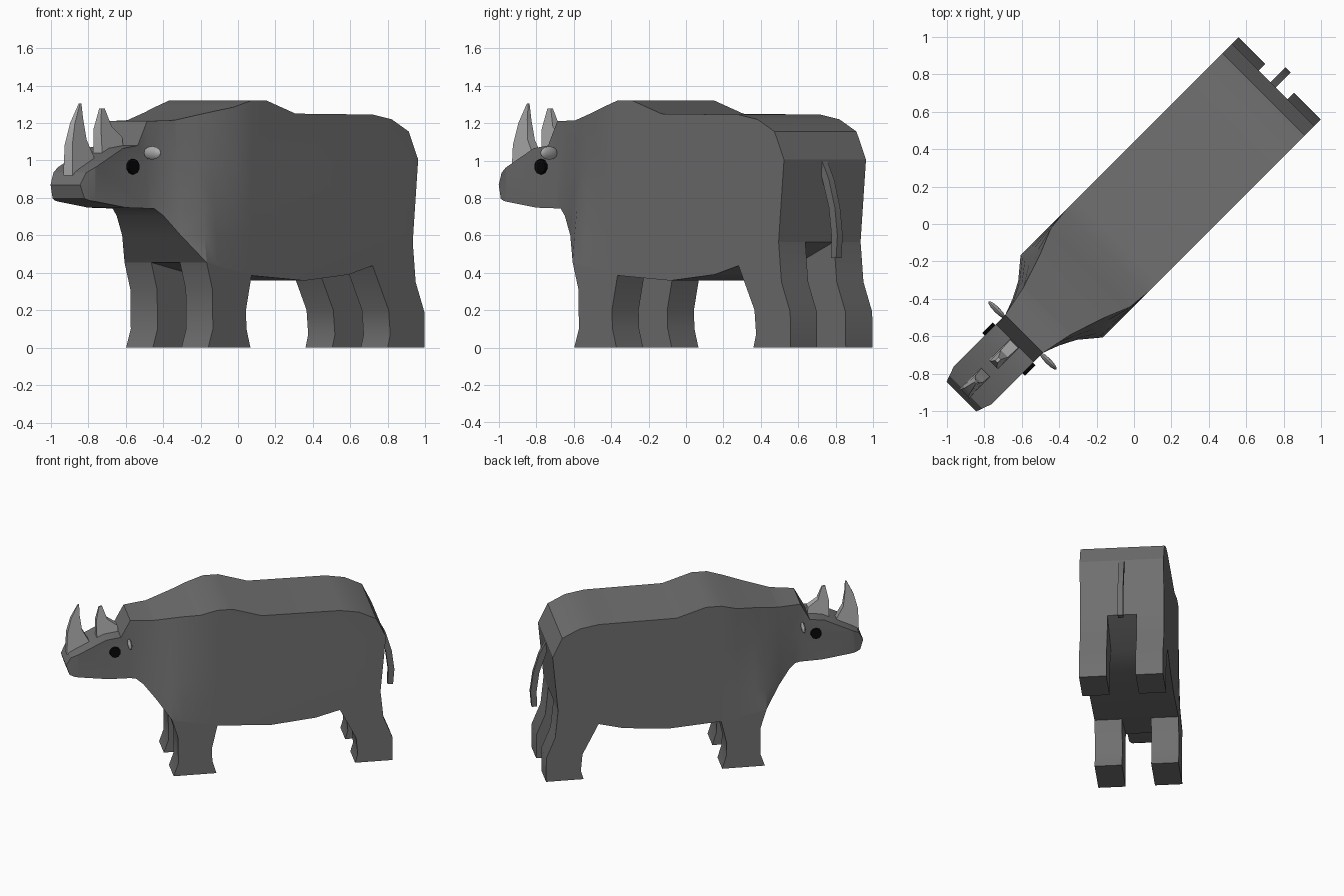
import bpy, bmesh, math
from mathutils import Vector

if "Cube" in bpy.data.objects:
    bpy.data.objects.remove(bpy.data.objects["Cube"])

R2 = math.sqrt(2)

def material(name, g):
    m = bpy.data.materials.new(name)
    m.diffuse_color = (g, g, g, 1)
    m.use_nodes = True
    m.node_tree.nodes["Principled BSDF"].inputs["Base Color"].default_value = m.diffuse_color
    return m

HIDE = material("hide grey", 0.16)
HORN = material("horn grey", 0.42)
BLACK = material("eye black", 0.002)

def world(u, v, z):
    # u runs along the animal (nose negative), v is sideways; it stands diagonally
    return ((u + v) / R2, (u - v) / R2, z)

def lerp(table, u):
    if u <= table[0][0]:
        return table[0][1]
    for (a, fa), (b, fb) in zip(table, table[1:]):
        if u <= b:
            return fa + (fb - fa) * (u - a) / (b - a)
    return table[-1][1]

def slab(name, profile, lo, hi, mat, cuts=(), angle=30):
    """Side profile (u, z) given thickness from lo(u, z) to hi(u, z)."""
    bm = bmesh.new()
    bm.faces.new([bm.verts.new((u, 0, z)) for u, z in profile])
    for co, no in cuts:
        bmesh.ops.bisect_plane(bm, geom=bm.verts[:] + bm.edges[:] + bm.faces[:],
                               dist=1e-4, plane_co=co, plane_no=no)
    bm.verts.index_update()
    n = len(bm.verts)
    flat = [(v.co.x, v.co.z) for v in bm.verts]
    verts = [world(u, lo(u, z), z) for u, z in flat] + [world(u, hi(u, z), z) for u, z in flat]
    faces = []
    for f in bm.faces:
        ids = [v.index for v in f.verts]
        faces += [ids, [i + n for i in reversed(ids)]]
    for e in bm.edges:
        if len(e.link_faces) == 1:
            a, b = (v.index for v in e.verts)
            faces.append([a, b, b + n, a + n])
    bm.free()
    return finish(name, verts, faces, mat, angle)

def finish(name, verts, faces, mat, angle):
    me = bpy.data.meshes.new(name)
    me.from_pydata(verts, [], faces)
    bm = bmesh.new()
    bm.from_mesh(me)
    bmesh.ops.recalc_face_normals(bm, faces=bm.faces[:])
    bm.to_mesh(me)
    bm.free()
    me.materials.append(mat)
    me.shade_smooth()
    me.set_sharp_from_angle(angle=math.radians(angle))
    ob = bpy.data.objects.new(name, me)
    bpy.context.collection.objects.link(ob)
    return ob

# body and head: one profile, narrowing from shoulder to muzzle
HIGH = [(-1.304, .112), (-1.22, .142), (-.83, .143), (-.658, .178),
        (-.465, .242), (-.33, .298), (-.21, .31)]
LOW = [(-1.304, .112), (-1.22, .142), (-.83, .143), (-.74, .183),
       (-.654, .228), (-.547, .31)]

def half_width(u, z):
    t = min(max((z - .5) / .7, 0), 1)
    return lerp(LOW, u) * (1 - t) + lerp(HIGH, u) * t

body = [(-.547, .455), (-.208, .385), (.193, .358), (.525, .39), (.707, .438),
        (1.01, .565), (1.051, 1.005), (.979, 1.155), (.85, 1.22), (.707, 1.245),
        (.124, 1.25), (-.095, 1.32), (-.21, 1.32), (-.33, 1.285), (-.658, 1.215),
        (-.83, 1.21), (-.9, 1.08), (-1.01, 1.065), (-1.225, .96), (-1.27, .935),
        (-1.304, .87), (-1.28, .797), (-1.25, .785), (-.99, .748), (-.79, .743),
        (-.74, .705), (-.654, .6)]
cuts = [((u, 0, 0), (1, 0, 0)) for u in (-1.22, -.83, -.74, -.654, -.547, -.465, -.33, -.21)]
cuts += [((0, 0, z), (0, 0, 1)) for z in (.6, .74, .97)]
slab("body", body, lambda u, z: -half_width(u, z), half_width, HIDE, cuts)

# legs
front_leg = [(-.547, .455), (-.503, .31), (-.5, .1), (-.535, 0), (-.216, 0),
             (-.246, .1), (-.25, .2), (-.208, .385)]
rear_leg = [(.707, .438), (.828, .2), (.84, .07), (.82, 0), (1.1, 0),
            (1.098, .19), (1.032, .35), (1.01, .565)]
for side, s in (("right", 1), ("left", -1)):
    for part, prof in (("front", front_leg), ("rear", rear_leg)):
        slab(f"{part}_leg_{side}", prof, lambda u, z: s * .108, lambda u, z: s * .31, HIDE)

# tail
tail = [(1.045, 1.005), (1.1, .9), (1.145, .75), (1.165, .6), (1.155, .48),
        (1.115, .48), (1.12, .6), (1.1, .75), (1.06, .87), (1.03, .96)]
slab("tail", tail, lambda u, z: -.02, lambda u, z: .02, HIDE)

# horns: square section, curving to a narrow tip
def horn(name, profile, table):
    slab(name, profile, lambda u, z: -lerp(table, z), lambda u, z: lerp(table, z), HORN)

horn("nose_horn", [(-1.285, .92), (-1.28, 1.085), (-1.25, 1.2), (-1.198, 1.305),
                   (-1.188, 1.305), (-1.185, 1.22), (-1.17, 1.11), (-1.12, 1.02), (-1.12, .95)],
     [(.95, .035), (1.1, .028), (1.2, .018), (1.305, .005)])
horn("brow_horn", [(-1.06, 1.02), (-1.063, 1.17), (-1.04, 1.278), (-1.015, 1.278),
                   (-.98, 1.18), (-.905, 1.125), (-.9, 1.05)],
     [(1.05, .035), (1.18, .027), (1.278, .008)])

for side, s in (("right", 1), ("left", -1)):
    # eyes: flat discs on the cheeks
    disc = [(-.945 + .041 * math.cos(math.pi * (i + .5) / 5),
             .967 + .041 * math.sin(math.pi * (i + .5) / 5)) for i in range(10)]
    slab("eye_" + side, disc, lambda u, z: s * .13, lambda u, z: s * .162, BLACK)

    # ears: small flattened leaves
    bm = bmesh.new()
    bmesh.ops.create_uvsphere(bm, u_segments=8, v_segments=6, radius=1)
    bm.verts.index_update()
    verts = [world(-.842 + .016 * v.co.x, s * (.193 + .065 * v.co.z), 1.04 + .036 * v.co.y)
             for v in bm.verts]
    faces = [[v.index for v in f.verts] for f in bm.faces]
    bm.free()
    finish("ear_" + side, verts, faces, HORN, 40)
